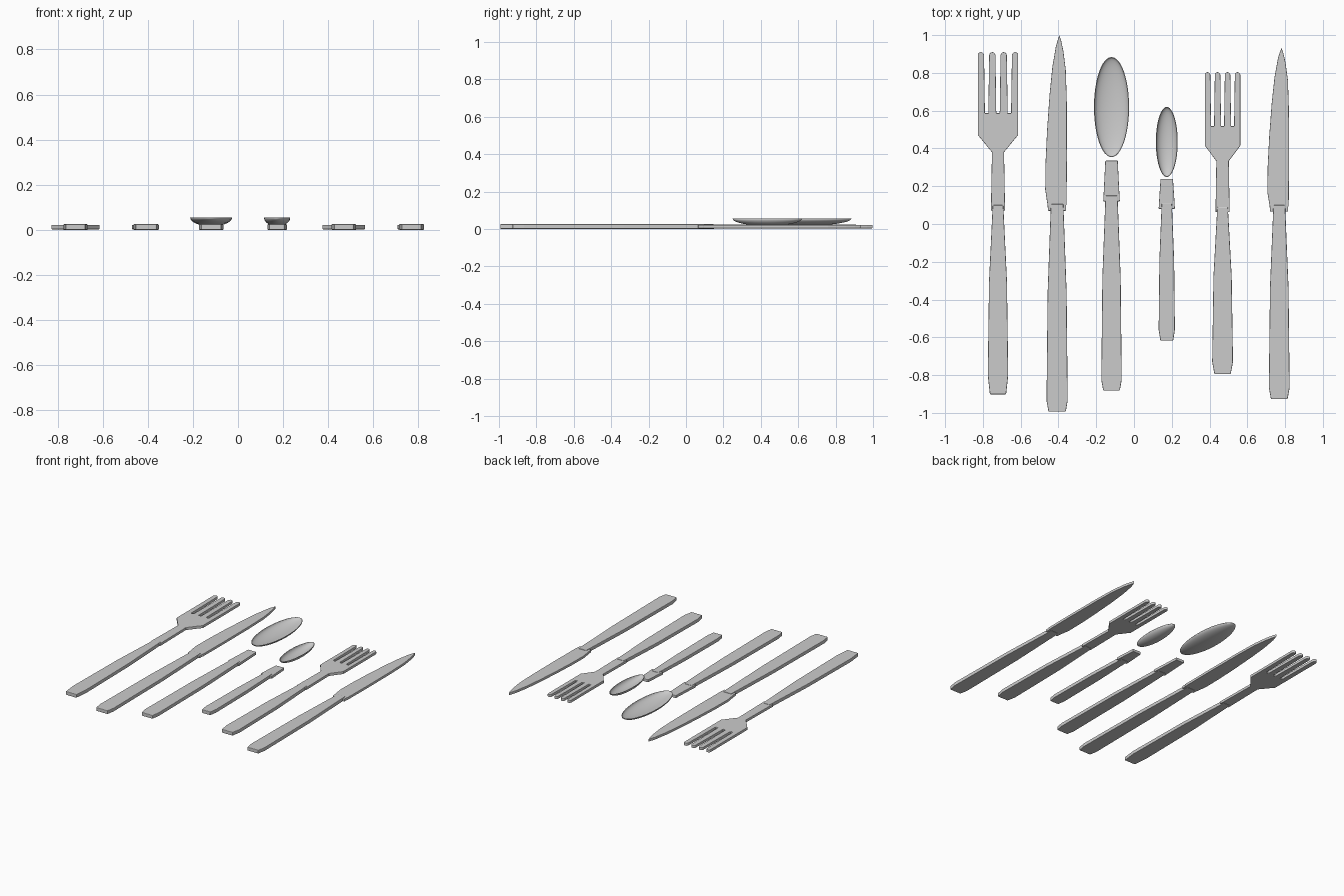
import bpy, bmesh, math

if "Cube" in bpy.data.objects:
    bpy.data.objects.remove(bpy.data.objects["Cube"])


def prism(name, outline, z0, z1, bevel):
    """Flat plate from a closed outline, with softened edges."""
    bm = bmesh.new()
    face = bm.faces.new([bm.verts.new((x, y, z0)) for x, y in outline])
    top = bmesh.ops.extrude_face_region(bm, geom=[face])["geom"]
    for v in top:
        if isinstance(v, bmesh.types.BMVert):
            v.co.z = z1
    bmesh.ops.recalc_face_normals(bm, faces=bm.faces)
    me = bpy.data.meshes.new(name)
    bm.to_mesh(me)
    bm.free()
    ob = bpy.data.objects.new(name, me)
    bpy.context.collection.objects.link(ob)
    mod = ob.modifiers.new("soft_edges", 'BEVEL')
    mod.width = bevel
    mod.segments = 2
    mod.limit_method = 'ANGLE'
    mod.angle_limit = math.radians(50)
    return ob


def mirrored(cx, half):
    """Outline from (half width, y) pairs listed bottom to top."""
    return [(cx + w, y) for w, y in half] + [(cx - w, y) for w, y in reversed(half)]


def handle(name, cx, top, flare_y, end, w_top, w_flare, w_end):
    mid = top + (flare_y - top) * 0.45
    w_mid = w_top + (w_flare - w_top) * 0.75
    prism(name, mirrored(cx, [(w_end, end), (w_flare, flare_y), (w_mid, mid), (w_top, top)]),
          0, 0.026, 0.004)


def fork_head(name, cx, tip, slot, shoulder, neck, collar, w, w_neck):
    right = [(0.037, collar), (0.037, collar + 0.02), (w_neck, neck), (w, shoulder)]
    r = w * 0.155
    pts = [(cx + x, y) for x, y in right]
    # four round-tipped tines, right to left, with tapering slots between
    step = (w - r) * 2 / 3
    for i in range(4):
        tx = w - r - i * step
        for k in range(7):
            a = math.pi * k / 6
            pts.append((cx + tx + r * math.cos(a), tip - r + r * math.sin(a)))
        if i < 3:
            sx = tx - step / 2
            pts += [(cx + sx + w * 0.085, slot), (cx + sx - w * 0.085, slot)]
    pts += [(cx - x, y) for x, y in reversed(right)]
    prism(name, pts, 0.003, 0.023, 0.003)


def spoon_bowl(name, cx, y0, y1, w):
    bm = bmesh.new()
    bmesh.ops.create_uvsphere(bm, u_segments=48, v_segments=24, radius=1)
    bmesh.ops.delete(bm, geom=[v for v in bm.verts if v.co.z > 0.001], context='VERTS')
    for v in bm.verts:
        v.co = (cx + v.co.x * w, (y0 + y1) / 2 + v.co.y * (y1 - y0) / 2, 0.055 + v.co.z * 0.038)
    me = bpy.data.meshes.new(name)
    bm.to_mesh(me)
    bm.free()
    for p in me.polygons:
        p.use_smooth = True
    ob = bpy.data.objects.new(name, me)
    bpy.context.collection.objects.link(ob)
    mod = ob.modifiers.new("thin_shell", 'SOLIDIFY')
    mod.thickness = 0.003


def knife_blade(name, cx, base, tip):
    # outline: x offset and fraction of blade length
    shape = [(0.047, 0), (0.047, 0.03), (0.050, 0.035), (0.052, 0.3), (0.051, 0.62),
             (0.046, 0.8), (0.033, 0.91), (0.022, 0.965), (0.012, 1),
             (-0.006, 0.94), (-0.025, 0.82), (-0.040, 0.66), (-0.053, 0.46),
             (-0.061, 0.28), (-0.063, 0.12), (-0.051, 0.035), (-0.048, 0)]
    prism(name, [(cx + x, base + t * (tip - base)) for x, t in shape], 0.003, 0.022, 0.003)


# forks
fork_head("dinner_fork_head", -0.72, 0.91, 0.587, 0.472, 0.38, 0.072, 0.107, 0.032)
handle("dinner_fork_handle", -0.72, 0.10, -0.80, -0.902, 0.028, 0.054, 0.043)
fork_head("salad_fork_head", 0.469, 0.804, 0.518, 0.415, 0.333, 0.063, 0.094, 0.033)
handle("salad_fork_handle", 0.469, 0.09, -0.73, -0.795, 0.028, 0.055, 0.043)

# knives
knife_blade("dinner_knife_blade", -0.407, 0.07, 1.0)
handle("dinner_knife_handle", -0.407, 0.105, -0.935, -0.993, 0.033, 0.056, 0.046)
knife_blade("dessert_knife_blade", 0.769, 0.065, 0.934)
handle("dessert_knife_handle", 0.769, 0.10, -0.866, -0.927, 0.031, 0.055, 0.044)

# spoons
spoon_bowl("table_spoon_bowl", -0.119, 0.354, 0.884, 0.093)
prism("table_spoon_neck", mirrored(-0.119, [(0.044, 0.12), (0.040, 0.19), (0.033, 0.335)]), 0.003, 0.023, 0.003)
handle("table_spoon_handle", -0.119, 0.15, -0.825, -0.882, 0.032, 0.054, 0.044)
spoon_bowl("tea_spoon_bowl", 0.1735, 0.249, 0.62, 0.058)
prism("tea_spoon_neck", mirrored(0.1735, [(0.043, 0.08), (0.040, 0.13), (0.033, 0.238)]), 0.003, 0.023, 0.003)
handle("tea_spoon_handle", 0.1735, 0.11, -0.56, -0.617, 0.027, 0.043, 0.034)
